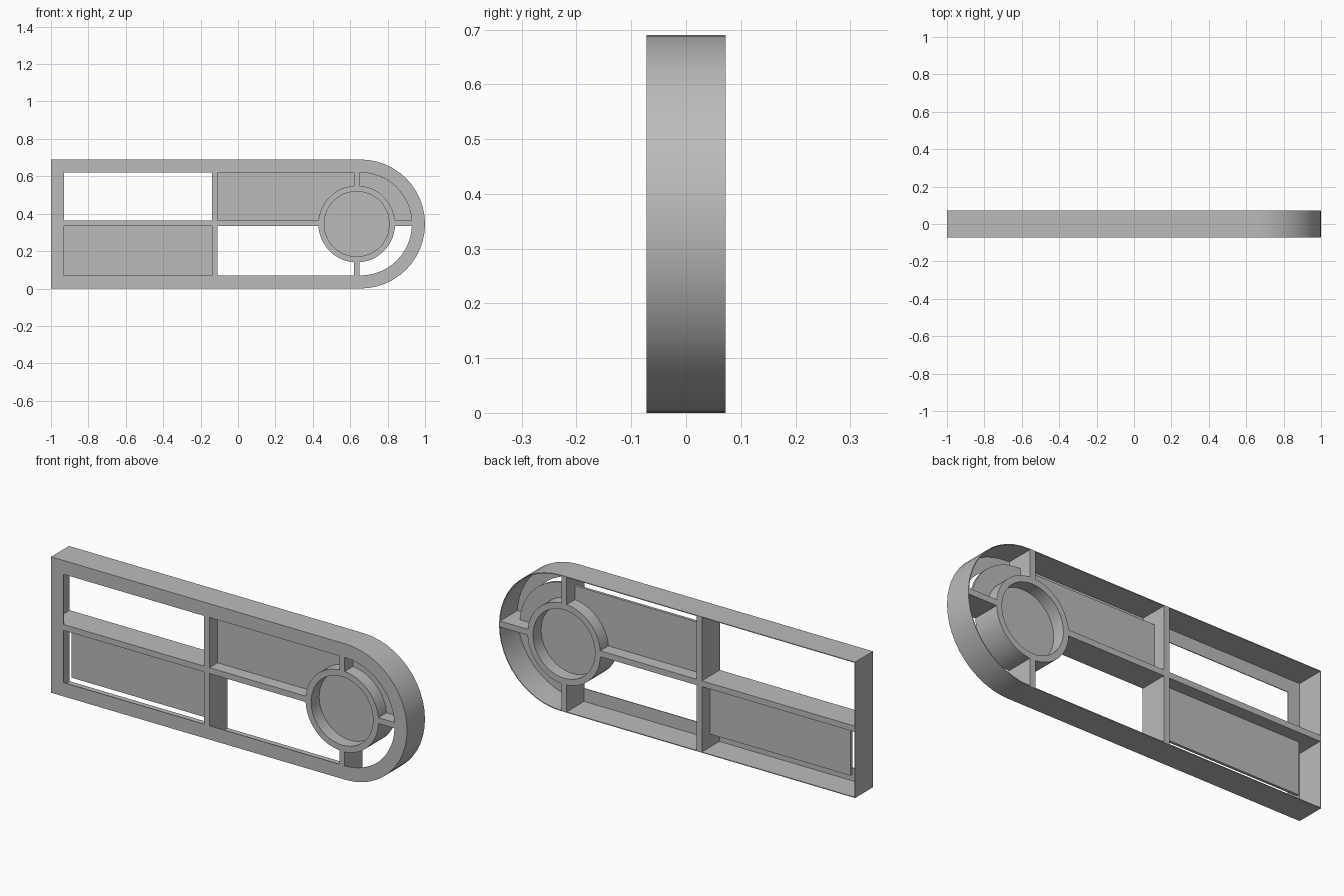
import bpy, bmesh, math

if "Cube" in bpy.data.objects:
    bpy.data.objects.remove(bpy.data.objects["Cube"], do_unlink=True)

HEIGHT, HALF_DEPTH, LIP = 0.69, 0.072, 0.07
MID = HEIGHT / 2
BEND_X = 1 - MID                 # centre of the rounded end
HUB_X, HUB_R, HUB_IN = 0.635, 0.205, 0.174
BAR_LOW, BAR_TOP = 0.335, 0.365  # middle rail
POST_L, POST_R = -0.14, -0.11    # divider post
SPOKE_L, SPOKE_R = 0.62, 0.65
PANE = 0.007                     # half thickness of panes

grey = bpy.data.materials.new("plain_grey")
grey.use_nodes = True
grey.diffuse_color = (0.5, 0.5, 0.5, 1)
grey.node_tree.nodes["Principled BSDF"].inputs["Base Color"].default_value = (0.5, 0.5, 0.5, 1)


def finish(name, bm):
    bmesh.ops.recalc_face_normals(bm, faces=bm.faces)
    mesh = bpy.data.meshes.new(name)
    bm.to_mesh(mesh)
    bm.free()
    mesh.materials.append(grey)
    obj = bpy.data.objects.new(name, mesh)
    bpy.context.collection.objects.link(obj)
    bpy.ops.object.select_all(action="DESELECT")
    obj.select_set(True)
    bpy.context.view_layer.objects.active = obj
    bpy.ops.object.shade_smooth_by_angle(angle=math.radians(30))
    return obj


def arc(cx, radius, start, end, steps):
    angles = [start + (end - start) * i / steps for i in range(steps + 1)]
    return [(cx + radius * math.cos(a), MID + radius * math.sin(a)) for a in angles]


def plate(name, outline, half):
    """Flat outline in x and z, thickened evenly about y = 0."""
    bm = bmesh.new()
    face = bm.faces.new([bm.verts.new((x, -half, z)) for x, z in outline])
    new = bmesh.ops.extrude_face_region(bm, geom=[face])["geom"]
    moved = [v for v in new if isinstance(v, bmesh.types.BMVert)]
    bmesh.ops.translate(bm, verts=moved, vec=(0, 2 * half, 0))
    return finish(name, bm)


def box(name, x0, x1, z0, z1, half=HALF_DEPTH):
    return plate(name, [(x0, z0), (x1, z0), (x1, z1), (x0, z1)], half)


def loft(name, loops, closed):
    """Skin between closed loops given as (outline, y)."""
    bm = bmesh.new()
    rows = [[bm.verts.new((x, y, z)) for x, z in pts] for pts, y in loops]
    pairs = list(zip(rows, rows[1:]))
    if closed:
        pairs.append((rows[-1], rows[0]))
    for a, b in pairs:
        for i in range(len(a)):
            j = (i + 1) % len(a)
            bm.faces.new((a[i], a[j], b[j], b[i]))
    return finish(name, bm)


def frame_outline(inset):
    bend = arc(BEND_X, MID - inset, -math.pi / 2, math.pi / 2, 24)
    return [(-1 + inset, inset)] + bend + [(-1 + inset, HEIGHT - inset)]


# Outer frame: thin rim wall with a flat lip along the front
outer, inner = frame_outline(0), frame_outline(LIP)
skin = 0.004
outer_in, inner_in = frame_outline(skin), frame_outline(LIP)
loft("outer_frame", [(outer, HALF_DEPTH), (outer, -HALF_DEPTH), (inner, -HALF_DEPTH),
                     (inner_in, -HALF_DEPTH + skin), (outer_in, -HALF_DEPTH + skin),
                     (outer_in, HALF_DEPTH)], True)

# Round hub and its disc
hub_out = arc(HUB_X, HUB_R, 0, 2 * math.pi, 48)[:-1]
hub_in = arc(HUB_X, HUB_IN, 0, 2 * math.pi, 48)[:-1]
loft("hub_ring", [(hub_out, -HALF_DEPTH), (hub_out, HALF_DEPTH),
                  (hub_in, HALF_DEPTH), (hub_in, -HALF_DEPTH)], True)
plate("hub_disc", hub_in, PANE)

# Rails, post and spokes, run into the rim wall and the hub
edge = skin / 2
hub_mid = (HUB_R + HUB_IN) / 2
box("middle_rail", -1 + edge, HUB_X - hub_mid, BAR_LOW, BAR_TOP)
box("divider_post", POST_L, POST_R, edge, HEIGHT - edge)
box("end_spoke", HUB_X + hub_mid, 1 - edge, BAR_LOW, BAR_TOP)
box("lower_spoke", SPOKE_L, SPOKE_R, edge, MID - hub_mid)
box("upper_spoke", SPOKE_L, SPOKE_R, MID + hub_mid, HEIGHT - edge)

# Recessed panes
box("lower_pane", -1 + LIP, POST_L, LIP, BAR_LOW, PANE)

rise = math.asin((BAR_TOP - MID) / HUB_R)
lean = math.acos((SPOKE_R - HUB_X) / HUB_R)
top = HEIGHT - LIP
hub_left = arc(HUB_X, HUB_R, math.pi - rise, math.pi - lean, 12)
plate("upper_pane", [(POST_R, BAR_TOP)] + hub_left + [(SPOKE_L, top), (POST_R, top)], PANE)

bend_r = MID - LIP
bend_rise = math.asin((BAR_TOP - MID) / bend_r)
hub_right = arc(HUB_X, HUB_R, lean, rise, 12)
bend = arc(BEND_X, bend_r, bend_rise, math.pi / 2, 12)
plate("corner_pane", hub_right + bend + [(SPOKE_R, top)], PANE)
